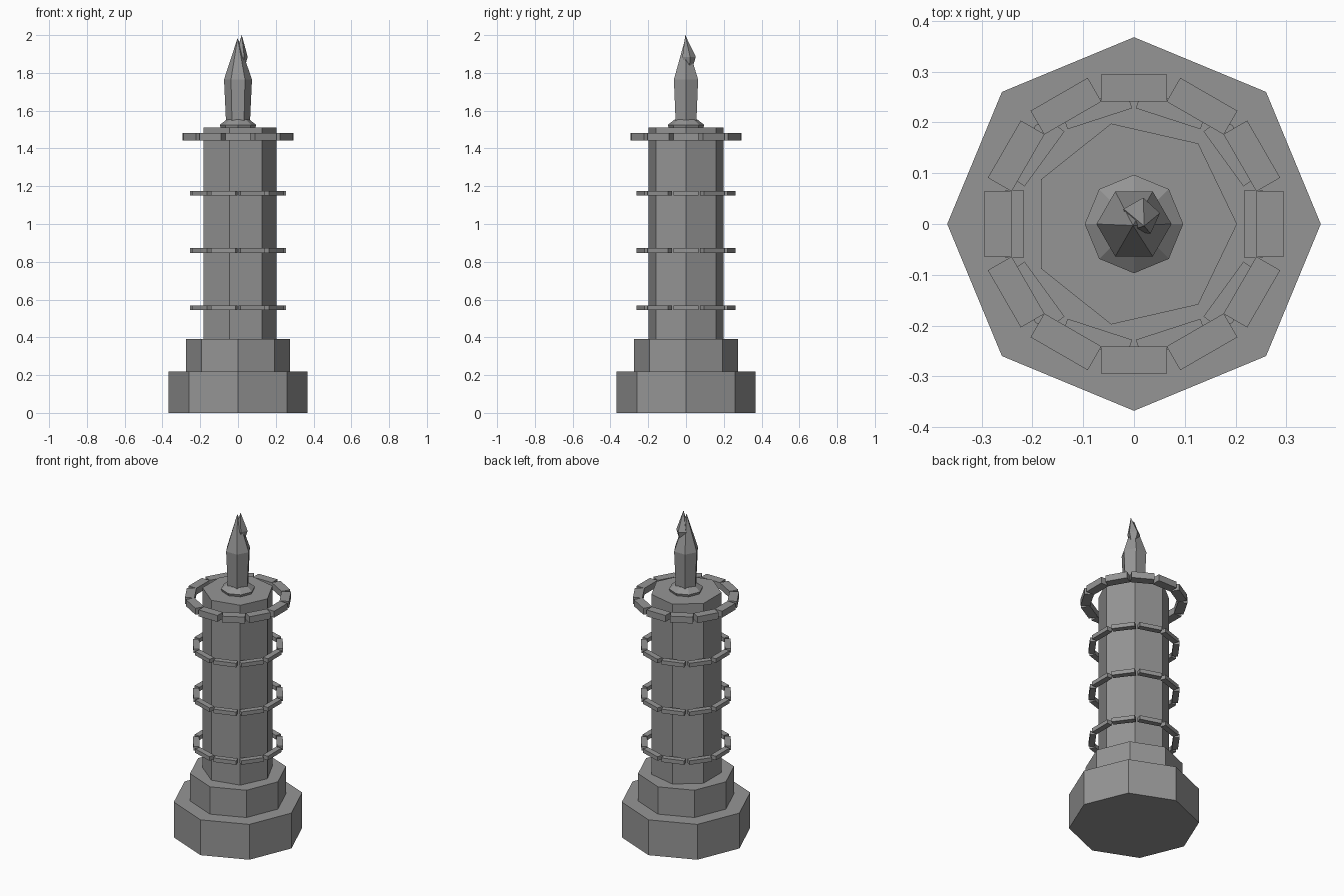
import bpy, math
from mathutils import Matrix, Vector

if "Cube" in bpy.data.objects:
    bpy.data.objects.remove(bpy.data.objects["Cube"])

stone = bpy.data.materials.new("grey_stone")
stone.diffuse_color = (0.3, 0.3, 0.3, 1)
stone.use_nodes = True
stone.node_tree.nodes["Principled BSDF"].inputs["Base Color"].default_value = stone.diffuse_color


def add_object(name, verts, faces):
    mesh = bpy.data.meshes.new(name)
    mesh.from_pydata(verts, [], faces)
    mesh.materials.append(stone)
    obj = bpy.data.objects.new(name, mesh)
    bpy.context.collection.objects.link(obj)
    return obj


def lathe(name, sides, rings, phase=0.0):
    """Flat-sided solid from (radius, z, centre x, centre y) rings; radius 0 makes a point."""
    verts, faces, loops = [], [], []
    for r, z, cx, cy in rings:
        n = sides if r > 0 else 1
        start = len(verts)
        for i in range(n):
            a = phase + 2 * math.pi * i / sides
            verts.append((cx + r * math.cos(a), cy + r * math.sin(a), z))
        loops.append([start + (i if n > 1 else 0) for i in range(sides)])
    for low, high in zip(loops, loops[1:]):
        for i in range(sides):
            j = (i + 1) % sides
            quad = [low[i], low[j], high[j], high[i]]
            faces.append(list(dict.fromkeys(quad)))
    if rings[0][0] > 0:
        faces.append(loops[0][::-1])
    if rings[-1][0] > 0:
        faces.append(loops[-1])
    return add_object(name, verts, faces)


def block_ring(name, count, inner, outer, length, z0, z1):
    """Ring of separate straight blocks, the first facing +x."""
    verts, faces = [], []
    h = length / 2
    for k in range(count):
        turn = Matrix.Rotation(2 * math.pi * k / count, 3, 'Z')
        s = len(verts)
        for z in (z0, z1):
            for x, y in ((inner, -h), (outer, -h), (outer, h), (inner, h)):
                verts.append(turn @ Vector((x, y, z)))
        faces += [[s + 3, s + 2, s + 1, s], [s + 4, s + 5, s + 6, s + 7]]
        for i in range(4):
            j = (i + 1) % 4
            faces.append([s + i, s + j, s + 4 + j, s + 4 + i])
    return add_object(name, verts, faces)


# stepped octagonal base
lathe("base_lower", 8, [(0.368, 0, 0, 0), (0.368, 0.22, 0, 0)])
lathe("base_upper", 8, [(0.275, 0.22, 0, 0), (0.275, 0.39, 0, 0)])

# seven-sided column
lathe("column", 7, [(0.203, 0.39, 0, 0), (0.203, 1.51, 0, 0)])

# three thin bands and the heavier top ring
for i, z in enumerate((0.556, 0.86, 1.163)):
    block_ring(f"band_{i + 1}", 10, 0.218, 0.253, 0.134, z - 0.0125, z + 0.0125)
block_ring("top_ring", 12, 0.241, 0.295, 0.13, 1.442, 1.482)

# collar under the finial
lathe("finial_collar", 8, [(0.09, 1.505, 0, 0), (0.097, 1.525, 0, 0), (0.06, 1.553, 0, 0)])

# flame-like finial: main spike with a smaller leaning shard
lathe("finial_spike", 6, [(0.063, 1.53, 0, 0), (0.074, 1.765, 0, 0), (0, 1.985, -0.002, -0.003)])
lathe("finial_shard", 5, [(0, 1.76, 0.015, 0.015), (0.038, 1.885, 0.014, 0.014),
                          (0, 2.0, 0.02, -0.004)], phase=0.2)
